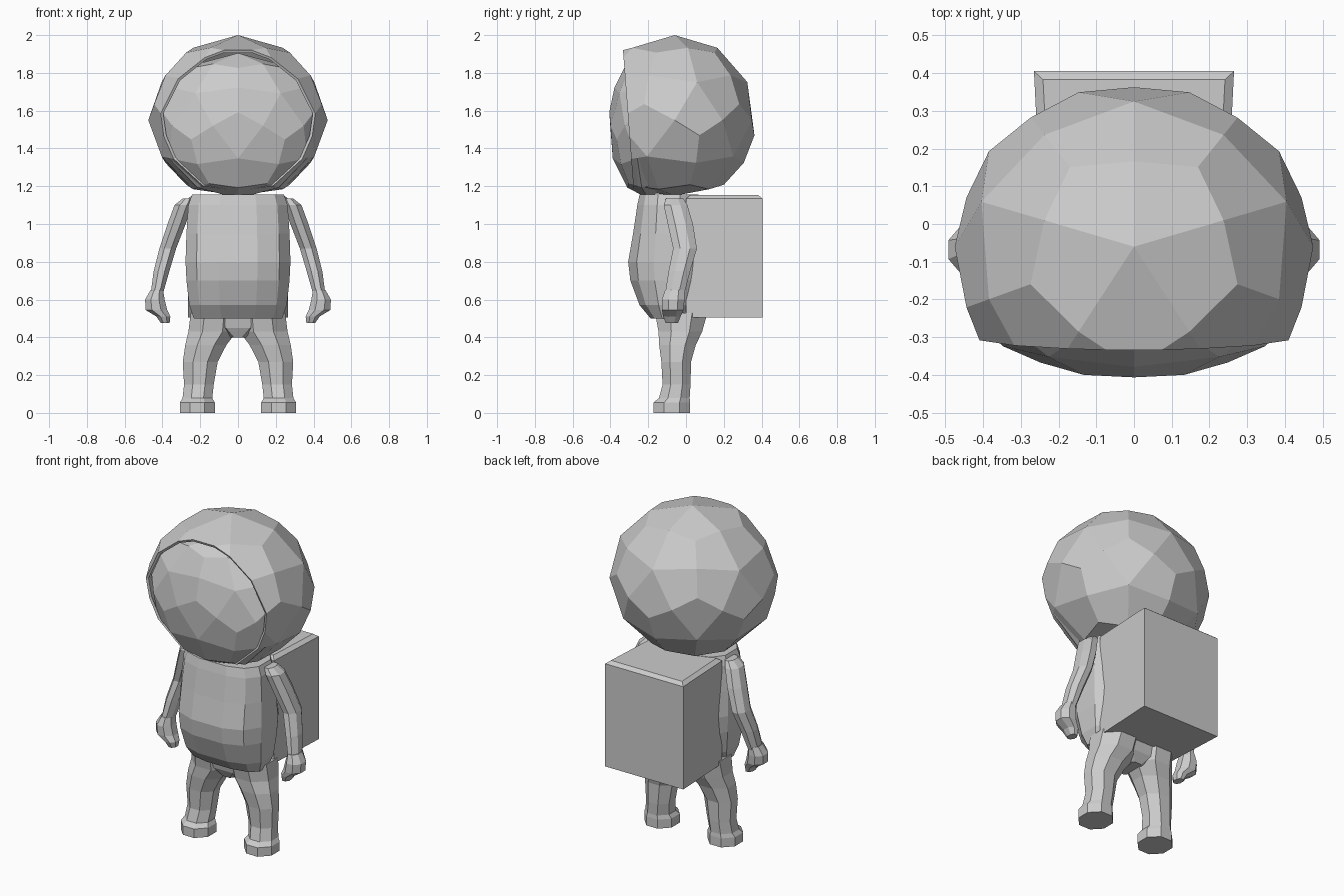
import bpy, bmesh, math
from mathutils import Vector, Matrix

if "Cube" in bpy.data.objects:
    bpy.data.objects.remove(bpy.data.objects["Cube"])

grey = bpy.data.materials.new("light_grey")
grey.diffuse_color = (0.6, 0.6, 0.6, 1)
grey.use_nodes = True
grey.node_tree.nodes["Principled BSDF"].inputs["Base Color"].default_value = grey.diffuse_color


def finish(name, bm, mirror=False):
    bmesh.ops.recalc_face_normals(bm, faces=bm.faces)
    me = bpy.data.meshes.new(name)
    bm.to_mesh(me)
    bm.free()
    ob = bpy.data.objects.new(name, me)
    bpy.context.collection.objects.link(ob)
    me.materials.append(grey)
    if mirror:
        ob.modifiers.new("mirror", 'MIRROR')
    return ob


def kite_ball():
    """Unit ball of 60 kite faces: each icosahedron triangle split in three quads."""
    src = bmesh.new()
    bmesh.ops.create_icosphere(src, subdivisions=1, radius=1,
                               matrix=Matrix.Rotation(math.pi / 2, 4, 'Z'))
    bm = bmesh.new()
    for f in src.faces:
        p = [v.co.normalized() for v in f.verts]
        mid = [(p[i] + p[(i + 1) % 3]).normalized() for i in range(3)]
        cen = (p[0] + p[1] + p[2]).normalized()
        for i in range(3):
            bm.faces.new([bm.verts.new(c) for c in (p[i], mid[i], cen, mid[i - 1])])
    src.free()
    bmesh.ops.remove_doubles(bm, verts=bm.verts, dist=1e-4)
    return bm


def cut(bm, point, normal):
    """Remove everything on the normal side of a plane."""
    bmesh.ops.bisect_plane(bm, geom=bm.verts[:] + bm.edges[:] + bm.faces[:],
                           plane_co=point, plane_no=normal, clear_outer=True)


def loft(name, rings, n, mirror=False, power=1.0):
    """Skin of horizontal rings (x, y, z, rx, ry); power < 1 squares the section."""
    bm = bmesh.new()
    loops = []
    for x, y, z, rx, ry in rings:
        loop = []
        for i in range(n):
            a = 2 * math.pi * (i + 0.5) / n
            c, s = math.cos(a), math.sin(a)
            c = math.copysign(abs(c) ** power, c)
            s = math.copysign(abs(s) ** power, s)
            loop.append(bm.verts.new((x + rx * c, y + ry * s, z)))
        loops.append(loop)
    for a, b in zip(loops, loops[1:]):
        for i in range(n):
            j = (i + 1) % n
            bm.faces.new((a[i], a[j], b[j], b[i]))
    bm.faces.new(loops[0])
    bm.faces.new(loops[-1])
    return finish(name, bm, mirror)


# helmet: ball stretched forward, cut by a slanted plane to open at the face
bm = kite_ball()
for v in bm.verts:
    x, y, z = v.co
    v.co = (0.475 * x, -0.06 + y * (0.43 if y > 0 else 0.53),
            max(1.15, 1.55 + z * (0.45 if z > 0 else 0.43)))
cut(bm, (0, -0.335, 1.94), Vector((0, -0.79, -0.06)))
helmet = finish("helmet", bm)
shell = helmet.modifiers.new("thickness", 'SOLIDIFY')
shell.thickness = 0.015

# visor: rounded face set into the helmet opening
bm = kite_ball()
for v in bm.verts:
    x, y, z = v.co
    v.co = (0.43 * x, -0.2 + 0.21 * y, 1.52 + 0.385 * z)
cut(bm, (0, -0.15, 0), Vector((0, 1, 0)))
finish("visor", bm)

# torso with a round belly
loft("torso", [
    (0, -0.09, 0.50, 0.24, 0.10),
    (0, -0.085, 0.57, 0.265, 0.165),
    (0, -0.09, 0.70, 0.28, 0.21),
    (0, -0.09, 0.80, 0.285, 0.222),
    (0, -0.09, 0.95, 0.28, 0.195),
    (0, -0.09, 1.10, 0.27, 0.172),
    (0, -0.09, 1.155, 0.25, 0.16),
], 12, power=0.75)

# backpack: box, slightly narrower at the front, with a raised lid
bm = bmesh.new()
bmesh.ops.create_cube(bm, size=1)
for v in bm.verts:
    x, y, z = v.co
    v.co = (x * (0.53 if y > 0 else 0.49), 0.405 if y > 0 else 0.0, 1.135 if z > 0 else 0.505)
bm.faces.ensure_lookup_table()
bm.normal_update()
top = max(bm.faces, key=lambda f: f.normal.z)
bmesh.ops.inset_region(bm, faces=[top], thickness=0.033, depth=0.018)
finish("backpack", bm)

# arms
loft("arm", [
    (0.43, -0.06, 0.63, 0.035, 0.055),
    (0.405, -0.035, 0.75, 0.045, 0.062),
    (0.372, -0.005, 0.87, 0.048, 0.068),
    (0.325, -0.03, 1.00, 0.052, 0.072),
    (0.29, -0.055, 1.10, 0.05, 0.068),
    (0.265, -0.06, 1.135, 0.03, 0.05),
], 8, mirror=True)

# fists with curled fingers
loft("fist", [
    (0.385, -0.075, 0.475, 0.025, 0.035),
    (0.395, -0.075, 0.51, 0.04, 0.05),
    (0.432, -0.07, 0.545, 0.062, 0.062),
    (0.44, -0.068, 0.60, 0.056, 0.065),
    (0.43, -0.06, 0.65, 0.036, 0.055),
], 8, mirror=True)

# legs with short feet
loft("leg", [
    (0.215, -0.075, 0.0, 0.10, 0.105),
    (0.215, -0.075, 0.055, 0.10, 0.105),
    (0.215, -0.062, 0.078, 0.085, 0.088),
    (0.207, -0.05, 0.15, 0.085, 0.08),
    (0.20, -0.052, 0.27, 0.10, 0.085),
    (0.17, -0.045, 0.36, 0.118, 0.105),
    (0.135, -0.03, 0.43, 0.138, 0.125),
    (0.125, -0.025, 0.53, 0.135, 0.15),
], 8, mirror=True)

# pelvis bridging the legs
loft("pelvis", [
    (0, -0.04, 0.40, 0.06, 0.08),
    (0, -0.035, 0.45, 0.17, 0.115),
    (0, -0.03, 0.54, 0.23, 0.14),
], 8)
